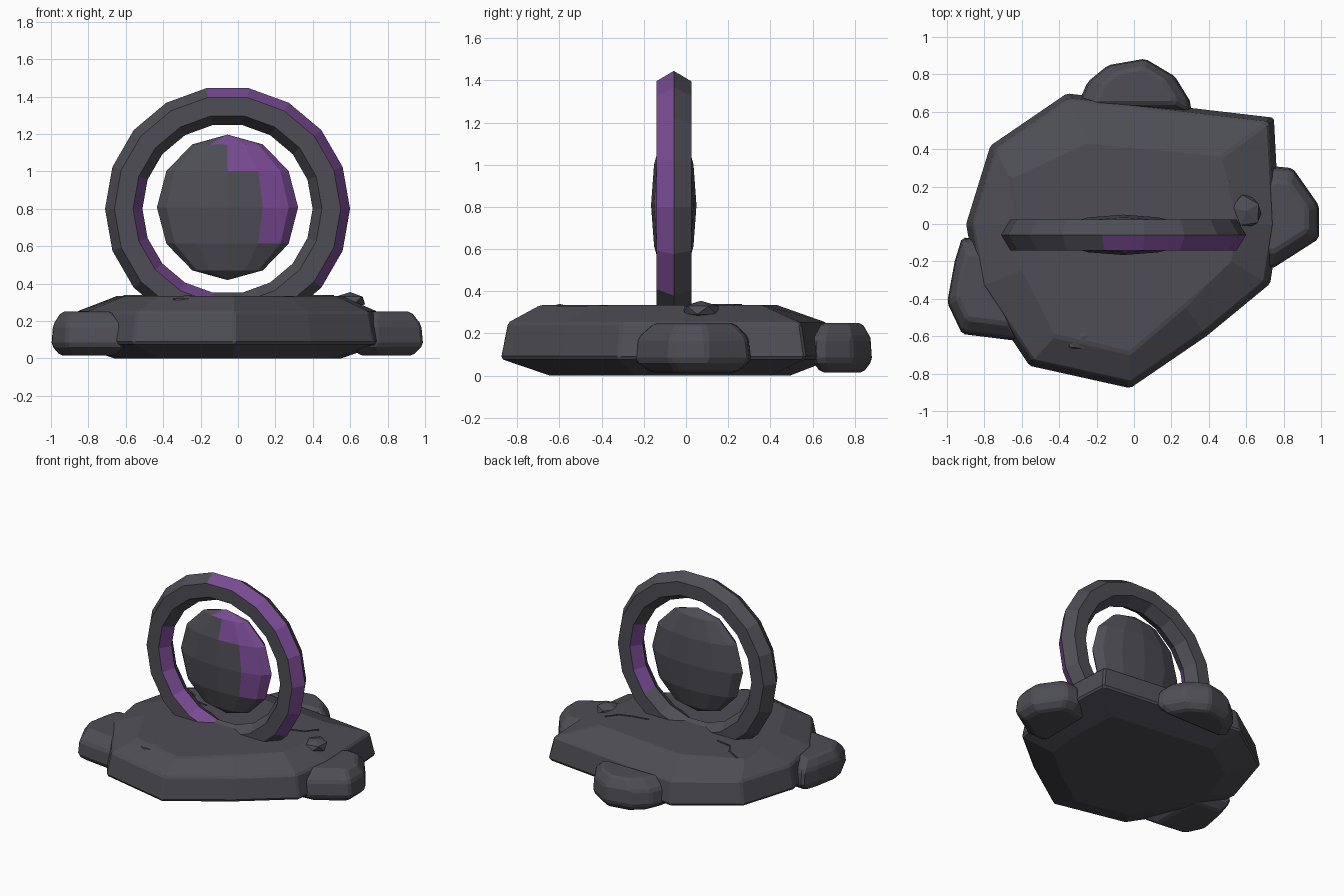
import bpy, bmesh, math
from mathutils import Vector, Matrix

cube = bpy.data.objects.get("Cube")
if cube:
    bpy.data.objects.remove(cube, do_unlink=True)


def material(name, rgb):
    m = bpy.data.materials.new(name)
    m.use_nodes = True
    m.diffuse_color = (*rgb, 1)
    bsdf = m.node_tree.nodes["Principled BSDF"]
    bsdf.inputs["Base Color"].default_value = (*rgb, 1)
    bsdf.inputs["Roughness"].default_value = 0.9
    return m


STONE = material("dark_stone", (0.075, 0.075, 0.09))
PURPLE = material("purple_glow", (0.19, 0.068, 0.29))


def finish(name, bm, bevel=0):
    bmesh.ops.recalc_face_normals(bm, faces=bm.faces)
    mesh = bpy.data.meshes.new(name)
    bm.to_mesh(mesh)
    bm.free()
    mesh.materials.append(STONE)
    mesh.materials.append(PURPLE)
    obj = bpy.data.objects.new(name, mesh)
    bpy.context.collection.objects.link(obj)
    if bevel:
        mod = obj.modifiers.new("worn_edges", "BEVEL")
        mod.width = bevel
        mod.segments = 1
        mod.limit_method = "ANGLE"
        mod.angle_limit = math.radians(25)
    return obj


def loft(name, loops, bevel):
    """Skin a stack of closed loops and cap both ends."""
    bm = bmesh.new()
    rows = [[bm.verts.new(p) for p in loop] for loop in loops]
    n = len(rows[0])
    for low, high in zip(rows, rows[1:]):
        for i in range(n):
            j = (i + 1) % n
            bm.faces.new((low[i], low[j], high[j], high[i]))
    bm.faces.new(rows[0][::-1])
    bm.faces.new(rows[-1])
    return finish(name, bm, bevel)


def scaled(outline, centre, factor, z):
    cx, cy = centre
    return [(cx + (x - cx) * factor, cy + (y - cy) * factor, z) for x, y in outline]


# Main stone slab
rim = [(-.9, 0), (-.77, .42), (-.36, .7), (.75, .57), (.78, 0),
       (.73, -.32), (.39, -.6), (-.02, -.88), (-.56, -.76), (-.84, -.34)]
top = [(-.62, 0), (-.66, .24), (-.25, .43), (.47, .36), (.55, 0),
       (.52, -.2), (.27, -.44), (-.02, -.69), (-.42, -.6), (-.6, -.25)]
middle = (-.04, -.04)
loft("stone_base", [scaled(rim, middle, .72, 0), scaled(rim, middle, 1, .08),
                    scaled(rim, middle, .96, .25), [(x, y, .335) for x, y in top]], .012)

# Boulders around the slab
boulders = {
    "back_boulder": [(-.32, .6), (.31, .6), (.3, .66), (.22, .79), (.06, .885),
                     (-.14, .85), (-.25, .76)],
    "left_boulder": [(.6, -.25), (.74, -.24), (.99, -.08), (.99, .1), (.85, .3),
                     (.75, .31), (.6, .25)],
    "right_boulder": [(-.6, -.1), (-.92, -.07), (-.96, -.2), (-1, -.42), (-.92, -.59),
                      (-.6, -.63)],
}
for name, outline in boulders.items():
    c = [sum(p[k] for p in outline) / len(outline) for k in (0, 1)]
    loft(name, [scaled(outline, c, f, z)
                for f, z in ((.72, .015), (1, .07), (.95, .18), (.68, .25))], .015)

# Pebbles resting on the slab
for name, spot, size, turn in (("left_pebble", (.6, .07, .31), (.085, .1, .045), .5),
                               ("front_pebble", (-.27, -.6, .305), (.115, .085, .035), .2)):
    bm = bmesh.new()
    bmesh.ops.create_icosphere(bm, subdivisions=1, radius=1)
    bm.transform(Matrix.Translation(spot) @ Matrix.Rotation(turn, 4, "Z")
                 @ Matrix.Diagonal((*size, 1)))
    finish(name, bm)

# Thin cracks on the slab top
cracks = {"right_crack": [(-.61, .26), (-.5, .2), (-.46, .13), (-.34, .11)],
          "left_crack": [(.51, .23), (.45, .15), (.36, .12), (.24, .1)]}
for name, path in cracks.items():
    bm = bmesh.new()
    for a, b in zip(path, path[1:]):
        a, b = Vector((*a, .335)), Vector((*b, .335))
        way = b - a
        bmesh.ops.create_cube(bm, size=1, matrix=Matrix.Translation((a + b) / 2)
                              @ Matrix.Rotation(math.atan2(way.y, way.x), 4, "Z")
                              @ Matrix.Diagonal((way.length, .01, .009, 1)))
    finish(name, bm)

# Upright portal ring with a six-sided section
CENTRE = Vector((-.056, -.058, .8))
SIDES = 18
section = [(.655, 0), (.605, -.083), (.505, -.083), (.455, 0), (.505, .083), (.605, .083)]
# strip number -> purple arc in degrees clockwise from the top
glow = {0: (-10, 130), 2: (190, 290), 3: (70, 130)}
bm = bmesh.new()
rows = []
for i in range(SIDES):
    a = math.radians(20 * i - 10)
    rows.append([bm.verts.new(CENTRE + Vector((r * math.sin(a), y, r * math.cos(a))))
                 for r, y in section])
for i in range(SIDES):
    one, two = rows[i], rows[(i + 1) % SIDES]
    for j in range(len(section)):
        k = (j + 1) % len(section)
        face = bm.faces.new((one[j], one[k], two[k], two[j]))
        start, end = glow.get(j, (0, 0))
        face.material_index = int(start < 20 * i < end)
finish("portal_ring", bm)

# Flattened orb floating in the ring, with glowing front patches
bm = bmesh.new()
bmesh.ops.create_uvsphere(bm, u_segments=12, v_segments=6, radius=.385)
for face in bm.faces:
    x, y, z = face.calc_center_median()
    if y < 0:
        cap = z > .33 and x > -.06
        upper = .2 < z <= .33 and x > 0
        side = abs(z) < .19 and x > .15
        face.material_index = int(cap or upper or side)
bm.transform(Matrix.Translation(CENTRE + Vector((0, 0, .008))) @ Matrix.Diagonal((.98, .28, 1.01, 1)))
finish("floating_orb", bm)
